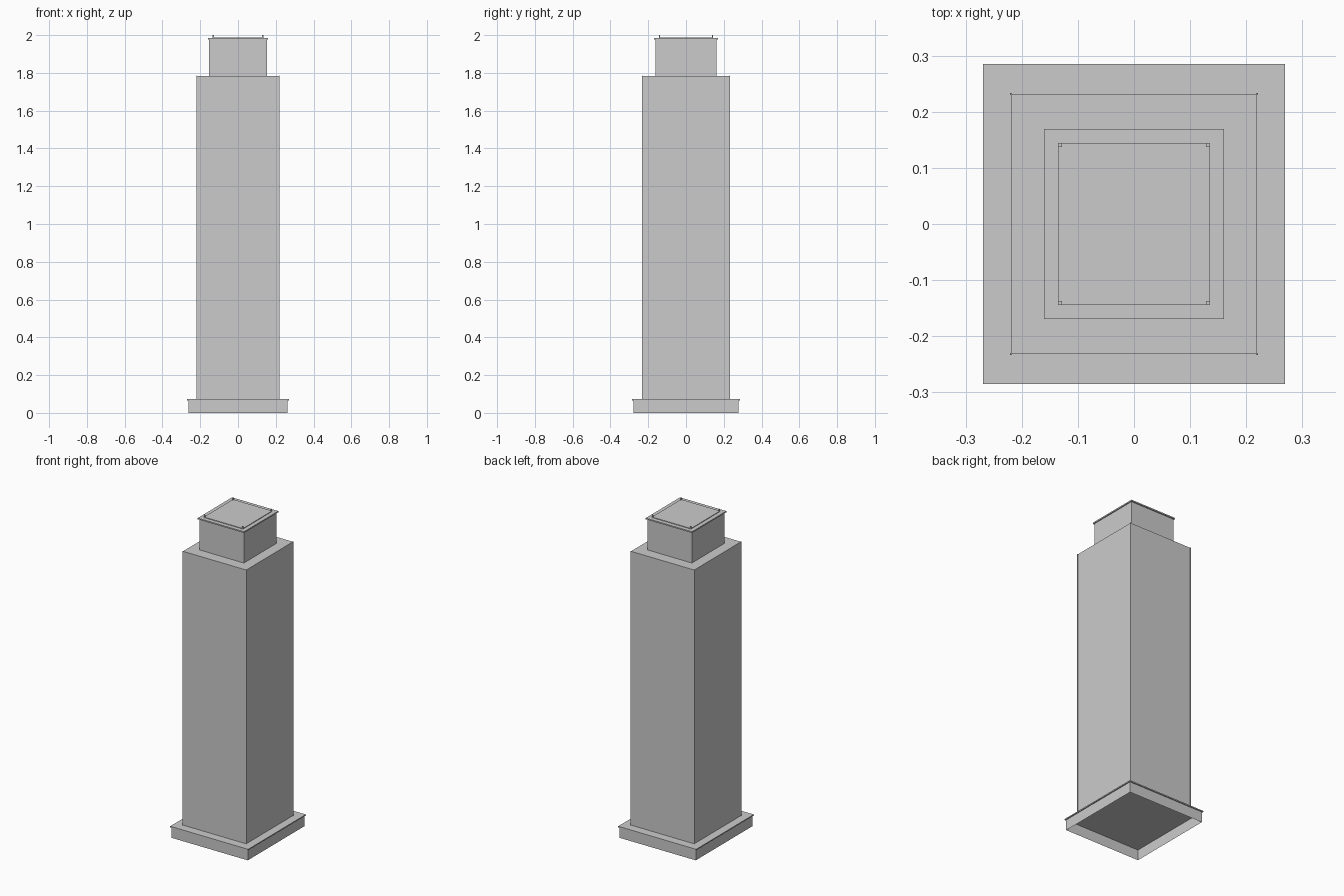
import bpy
import bmesh

if "Cube" in bpy.data.objects:
    bpy.data.objects.remove(bpy.data.objects["Cube"])

grey = bpy.data.materials.new("light grey")
grey.diffuse_color = (0.6, 0.6, 0.6, 1)
grey.use_nodes = True
grey.node_tree.nodes["Principled BSDF"].inputs["Base Color"].default_value = grey.diffuse_color


def finish(name, bm):
    mesh = bpy.data.meshes.new(name)
    bm.to_mesh(mesh)
    bm.free()
    mesh.materials.append(grey)
    obj = bpy.data.objects.new(name, mesh)
    bpy.context.collection.objects.link(obj)
    return obj


def add_box(bm, hx, hy, z0, z1, cx=0, cy=0):
    """Box from half sizes, a height range and a centre."""
    verts = bmesh.ops.create_cube(bm, size=1)["verts"]
    for v in verts:
        v.co = (cx + v.co.x * 2 * hx, cy + v.co.y * 2 * hy,
                z0 + (v.co.z + 0.5) * (z1 - z0))


def box(name, hx, hy, z0, z1, open_bottom=False):
    bm = bmesh.new()
    add_box(bm, hx, hy, z0, z1)
    if open_bottom:
        bm.normal_update()
        low = [f for f in bm.faces if f.normal.z < -0.5]
        bmesh.ops.delete(bm, geom=low, context='FACES')
    return finish(name, bm)


def corner_posts(name, x, y, half, z0, z1):
    """One square post at each of the four corners."""
    bm = bmesh.new()
    for sx in (-1, 1):
        for sy in (-1, 1):
            add_box(bm, half, half, z0, z1, sx * x, sy * y)
    return finish(name, bm)


# Podium: hollow underneath, with a thin overhanging lid
box("podium", 0.263, 0.279, 0.0, 0.066, open_bottom=True)
box("podium_lid", 0.269, 0.285, 0.066, 0.073)

# Main shaft with slim corner trims
box("tower_shaft", 0.2185, 0.231, 0.073, 1.784)
corner_posts("tower_corner_trims", 0.219, 0.2315, 0.002, 0.073, 1.785)

# Setback upper block with its roof lip
box("upper_block", 0.154, 0.162, 1.784, 1.976)
box("roof_lip", 0.16, 0.169, 1.976, 1.984)

# Landing deck and corner light posts
box("roof_deck", 0.135, 0.144, 1.984, 1.988)
corner_posts("deck_light_posts", 0.1315, 0.1405, 0.0035, 1.984, 2.0)
